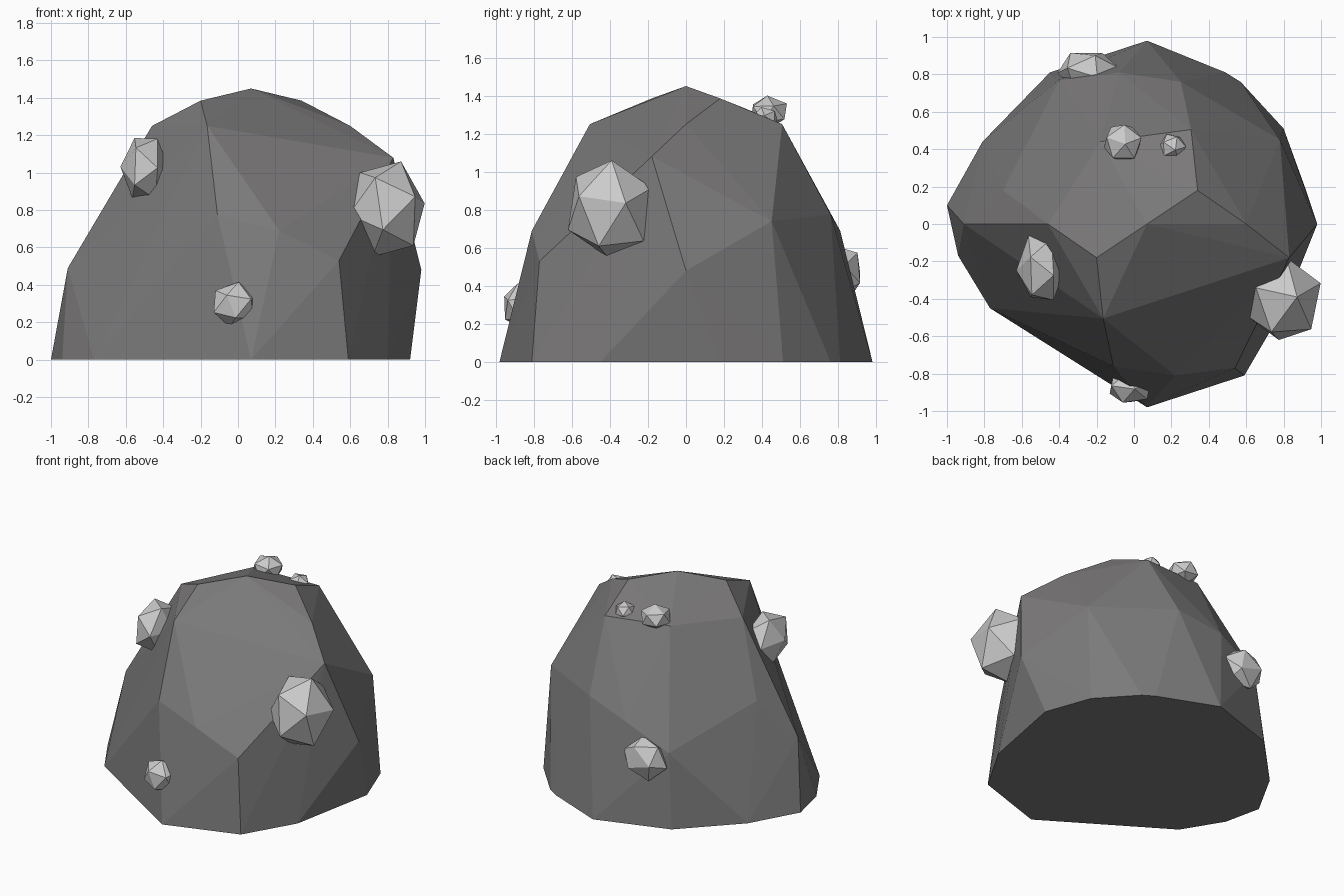
import bpy, bmesh
from mathutils import Vector, Euler

if "Cube" in bpy.data.objects:
    bpy.data.objects.remove(bpy.data.objects["Cube"])


def finish(bm, name, mat=None):
    bmesh.ops.recalc_face_normals(bm, faces=bm.faces[:])
    me = bpy.data.meshes.new(name)
    bm.to_mesh(me)
    bm.free()
    ob = bpy.data.objects.new(name, me)
    bpy.context.collection.objects.link(ob)
    if mat:
        me.materials.append(mat)
    return ob


dark = bpy.data.materials.new("dark_stone")
dark.diffuse_color = (0.2, 0.195, 0.195, 1)
dark.use_nodes = True
dark.node_tree.nodes["Principled BSDF"].inputs["Base Color"].default_value = dark.diffuse_color

# Boulder: convex hull of chipped corners; most occur in opposite pairs about its axis
AXIS_X = 0.07
paired = [(.53, 0, 1.25), (.27, .18, 1.385), (.235, .505, 1.25), (.18, .76, .775),
          (-.15, .81, .69), (-.47, .77, .53), (0, .98, 0), (.52, -.81, 0)]
single = [(.07, 0, 1.45), (.83, -.18, 1.08), (-.7, .18, .77), (-.18, .44, 1.28),
          (.78, .45, .74), (.98, 0, .48), (-.91, 0, .49)]
base = [(.49, .81), (.57, .76), (.8, .51), (.92, .18), (.8, -.45),
        (-.77, -.45), (-.94, -.17), (-1, .1), (-.81, .44)]
points = single + [(x, y, 0) for x, y in base]
for x, y, z in paired:
    points += [(AXIS_X + x, y, z), (AXIS_X - x, -y, z)]

bm = bmesh.new()
for p in points:
    bm.verts.new(p)
res = bmesh.ops.convex_hull(bm, input=bm.verts[:])
loose = [v for v in bm.verts if not v.link_faces]
bmesh.ops.delete(bm, geom=loose, context='VERTS')
finish(bm, "boulder", dark)


# Small stones: tilted icosahedra fitted to a given half-size
def stone(name, centre, half, tilt):
    bm = bmesh.new()
    bmesh.ops.create_icosphere(bm, subdivisions=1, radius=1)
    rot = Euler(tilt).to_matrix()
    for v in bm.verts:
        v.co = rot @ v.co
    ext = [max(abs(v.co[i]) for v in bm.verts) for i in range(3)]
    for v in bm.verts:
        v.co = Vector(centre[i] + v.co[i] / ext[i] * half[i] for i in range(3))
    finish(bm, name)


stone("left_stone", (-.497, -.235, 1.022), (.132, .172, .163), (.3, .5, .2))
stone("right_stone", (.795, -.4, .805), (.203, .22, .255), (.1, .35, .4))
stone("front_stone", (-.02, -.87, .295), (.11, .085, .12), (.2, .1, .5))
stone("top_stone", (-.06, .435, 1.315), (.1, .095, .085), (.1, .1, .3))
stone("top_small_stone", (.205, .415, 1.28), (.073, .065, .06), (.3, .2, .1))
stone("back_stone", (-.245, .82, .47), (.165, .095, .14), (.4, .2, .3))
